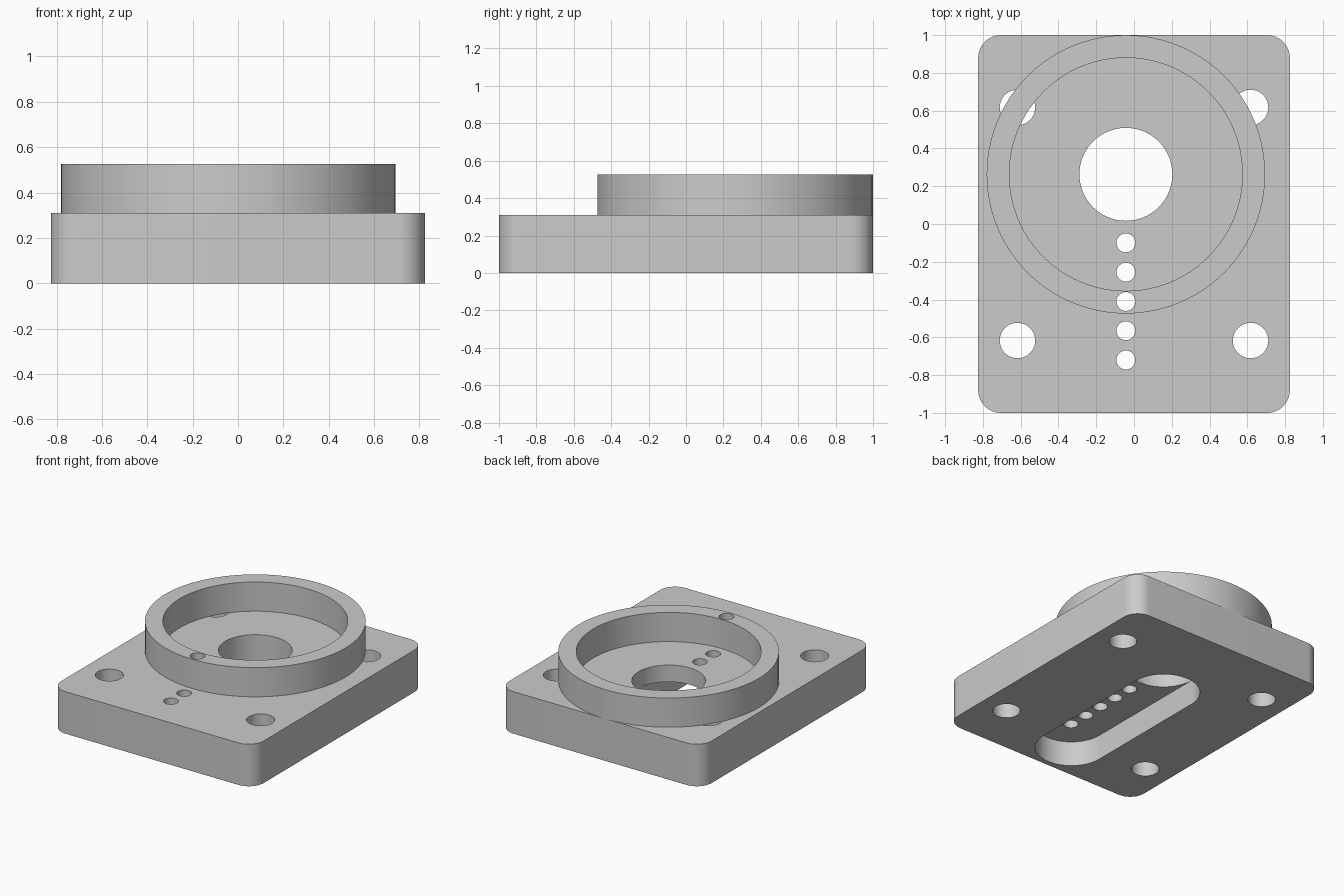
import bpy
import bmesh
from math import cos, sin, pi, radians

cube = bpy.data.objects.get("Cube")
if cube:
    bpy.data.objects.remove(cube, do_unlink=True)

# Main dimensions
PLATE_TOP, RING_TOP, SLOT_TOP = 0.31, 0.525, 0.186
AXIS_X, AXIS_Y = -0.043, 0.263
SLOT_END = -0.715

grey = bpy.data.materials.new("machined_grey")
grey.use_nodes = True
grey.diffuse_color = (0.6, 0.6, 0.6, 1)
grey.node_tree.nodes["Principled BSDF"].inputs["Base Color"].default_value = (0.6, 0.6, 0.6, 1)


def arc(x, y, r, start, end, steps):
    """Points along an arc, both ends included."""
    angles = [start + (end - start) * i / steps for i in range(steps + 1)]
    return [(x + r * cos(a), y + r * sin(a)) for a in angles]


def circle(x, y, r, steps=64):
    return arc(x, y, r, 0, 2 * pi, steps)[:-1]


def prism(name, outline, bottom, top):
    """Extrude a closed outline between two heights."""
    bm = bmesh.new()
    base = bm.faces.new([bm.verts.new((x, y, bottom)) for x, y in outline])
    result = bmesh.ops.extrude_face_region(bm, geom=[base])
    verts = [v for v in result["geom"] if isinstance(v, bmesh.types.BMVert)]
    bmesh.ops.translate(bm, verts=verts, vec=(0, 0, top - bottom))
    bmesh.ops.recalc_face_normals(bm, faces=bm.faces)
    mesh = bpy.data.meshes.new(name)
    bm.to_mesh(mesh)
    bm.free()
    mesh.materials.append(grey)
    obj = bpy.data.objects.new(name, mesh)
    bpy.context.collection.objects.link(obj)
    return obj


def activate(obj):
    bpy.ops.object.select_all(action="DESELECT")
    obj.select_set(True)
    bpy.context.view_layer.objects.active = obj


def cut(target, outline, bottom, top):
    """Subtract a prism from the target."""
    cutter = prism("cutter", outline, bottom, top)
    cutter.hide_render = True
    mod = target.modifiers.new("cut", "BOOLEAN")
    mod.operation = "DIFFERENCE"
    mod.solver = "EXACT"
    mod.object = cutter
    activate(target)
    bpy.ops.object.modifier_apply(modifier=mod.name)
    bpy.data.objects.remove(cutter, do_unlink=True)


# Base plate with rounded vertical corners
corner = 0.12
cx, cy = 0.825 - corner, 1 - corner
outline = []
for i, (sx, sy) in enumerate([(1, 1), (-1, 1), (-1, -1), (1, -1)]):
    outline += arc(sx * cx, sy * cy, corner, i * pi / 2, (i + 1) * pi / 2, 12)
plate = prism("base_plate", outline, 0, PLATE_TOP)

# Raised ring on the plate
ring = prism("raised_ring", circle(AXIS_X, AXIS_Y, 0.737, 96), PLATE_TOP, RING_TOP)
cut(ring, circle(AXIS_X, AXIS_Y, 0.617, 96), 0.2, 0.7)

# Long slot in the underside, opening into the central bore
slot = arc(AXIS_X, AXIS_Y, 0.247, 0, pi, 32) + arc(AXIS_X, SLOT_END, 0.247, pi, 2 * pi, 32)
cut(plate, slot, -0.1, SLOT_TOP)
cut(plate, circle(AXIS_X, AXIS_Y, 0.246), 0.1, 0.5)

# Mounting holes at the corners
for x in (-0.617, 0.617):
    for y in (-0.617, 0.617):
        cut(plate, circle(x, y, 0.094, 40), -0.1, 0.5)

# Row of small holes into the slot; the middle one also passes through the ring
for i in range(5):
    hole = circle(AXIS_X, -0.1 - 0.155 * i, 0.05, 32)
    cut(plate, hole, 0.1, 0.5)
    if i == 2:
        cut(ring, hole, 0.2, 0.7)

for obj in (plate, ring):
    activate(obj)
    bpy.ops.object.shade_smooth_by_angle(angle=radians(30))
